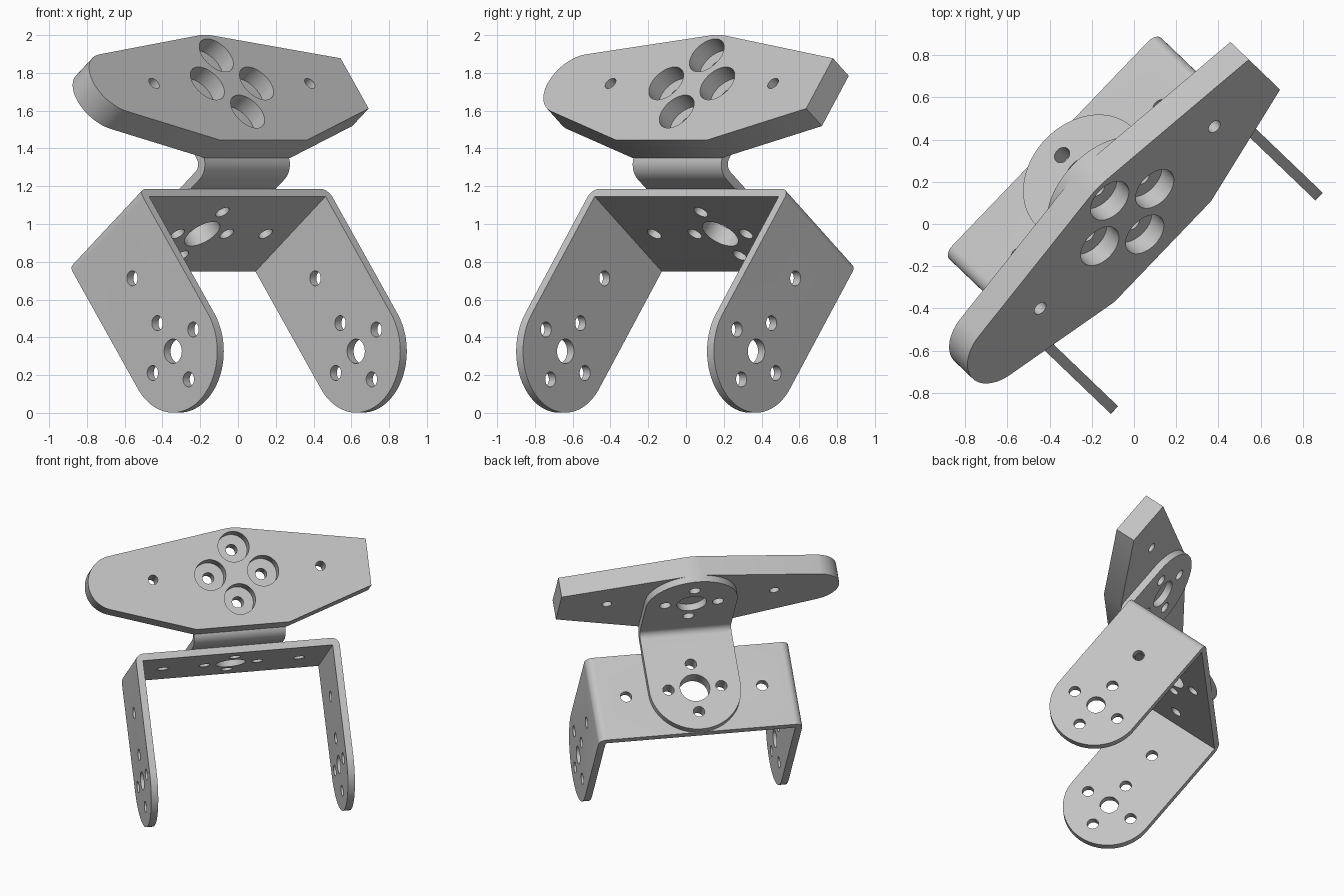
import bpy, bmesh, math
from mathutils import Matrix, Vector
from mathutils.geometry import convex_hull_2d

if "Cube" in bpy.data.objects:
    bpy.data.objects.remove(bpy.data.objects["Cube"])

# One bare metal colour
metal = bpy.data.materials.new("light grey metal")
metal.use_nodes = True
grey = (0.55, 0.55, 0.55, 1)
metal.diffuse_color = grey
metal.node_tree.nodes["Principled BSDF"].inputs["Base Color"].default_value = grey

# Pose of the whole assembly: turned about z and tipped backwards
turn, tip = math.radians(46.2), math.radians(37.7)
side = Vector((math.cos(turn), math.sin(turn), 0))
ahead = Vector((math.sin(turn), -math.cos(turn), 0))
up = Vector((0, 0, 1))
back = -(ahead * math.cos(tip) + up * math.sin(tip))
lift = up * math.cos(tip) - ahead * math.sin(tip)
POSE = Matrix((side, back, lift)).transposed().to_4x4()

SHEET = 0.05      # sheet metal thickness
RADIUS = 0.325    # rounded bracket ends
PITCH = 0.188     # screw circle
SCREW = 0.04
BORE = 0.105
MID_Y = -0.372    # centre of the U bracket's depth
BASE = 0.96       # top of the U bracket
FOOT_Z = 1.407    # centre of the foot plate
FOOT_FRONT, FOOT_BACK = -1.032, -0.88


def arc(a, b, r, start, end, steps=24):
    angles = [math.radians(start + (end - start) * i / steps) for i in range(steps + 1)]
    return [(a + r * math.cos(t), b + r * math.sin(t)) for t in angles]


def circle(a, b, r, steps=40):
    return arc(a, b, r, 0, 360, steps)[:-1]


def ring(a, b):
    """Four screw holes around a centre."""
    return [circle(a + da * PITCH, b + db * PITCH, SCREW)
            for da, db in ((1, 0), (-1, 0), (0, 1), (0, -1))]


def prism(name, outlines, axis, lo, hi):
    """Extrude flat outlines along a local axis."""
    bm = bmesh.new()
    for outline in outlines:
        rings = []
        for d in (lo, hi):
            pts = [{"X": (d, a, b), "Y": (a, d, b), "Z": (a, b, d)}[axis] for a, b in outline]
            rings.append([bm.verts.new(p) for p in pts])
        bottom, top = rings
        bm.faces.new(bottom)
        bm.faces.new(top)
        for i in range(len(bottom)):
            bm.faces.new((bottom[i - 1], bottom[i], top[i], top[i - 1]))
    bmesh.ops.recalc_face_normals(bm, faces=bm.faces[:])
    mesh = bpy.data.meshes.new(name)
    bm.to_mesh(mesh)
    bm.free()
    obj = bpy.data.objects.new(name, mesh)
    bpy.context.scene.collection.objects.link(obj)
    return obj


def carve(obj, operation, outlines, axis, lo, hi):
    cutter = prism("cutter", outlines, axis, lo, hi)
    mod = obj.modifiers.new("carve", "BOOLEAN")
    mod.operation, mod.solver, mod.object = operation, "EXACT", cutter
    bpy.context.view_layer.objects.active = obj
    bpy.ops.object.modifier_apply(modifier=mod.name)
    bpy.data.objects.remove(cutter)


def finish(obj):
    obj.data.transform(POSE)
    obj.data.materials.clear()
    obj.data.materials.append(metal)
    bpy.ops.object.select_all(action="DESELECT")
    obj.select_set(True)
    bpy.context.view_layer.objects.active = obj
    bpy.ops.object.shade_smooth_by_angle(angle=math.radians(25))


# U bracket: bent strip, rounded arm ends, screw holes
half, bend, arm_z = 0.725, 0.055, 0.125
inner = half - SHEET
profile = ([(-half, -0.5)]
           + arc(bend - half, BASE - bend, bend, 180, 90, 8)
           + arc(half - bend, BASE - bend, bend, 90, 0, 8)
           + [(half, -0.5), (inner, -0.5), (inner, BASE - SHEET),
              (-inner, BASE - SHEET), (-inner, -0.5)])
u_bracket = prism("u_bracket", [profile], "Y", -1.2, 0.5)
arm_shape = arc(MID_Y, arm_z, RADIUS, 180, 360, 48) + [(MID_Y + RADIUS, 1.5), (MID_Y - RADIUS, 1.5)]
carve(u_bracket, "INTERSECT", [arm_shape], "X", -1, 1)
arm_holes = [circle(MID_Y, arm_z, 0.065), circle(MID_Y, arm_z + 0.488, SCREW)] + ring(MID_Y, arm_z)
carve(u_bracket, "DIFFERENCE", arm_holes, "X", -1, 1)
base_holes = [circle(0, MID_Y, BORE)] + ring(0, MID_Y)
far_holes = [circle(s * 0.485, MID_Y, SCREW) for s in (-1, 1)]
carve(u_bracket, "DIFFERENCE", base_holes + far_holes, "Z", 0.85, 1.1)
finish(u_bracket)

# L bracket: bent strip with two rounded flanges
bend_y, bend_z = FOOT_BACK + 0.1, BASE + 0.1
profile = ([(0.5, BASE)] + arc(bend_y, bend_z, 0.1, 270, 180, 12)
           + [(FOOT_BACK, 2), (FOOT_BACK + SHEET, 2)]
           + arc(bend_y, bend_z, 0.1 - SHEET, 180, 270, 12) + [(0.5, BASE + SHEET)])
l_bracket = prism("l_bracket", [profile], "X", -0.6, 0.6)
lower_shape = arc(0, MID_Y, RADIUS, 0, 180, 48) + [(-RADIUS, -1.5), (RADIUS, -1.5)]
carve(l_bracket, "INTERSECT", [lower_shape], "Z", 0.5, 2.5)
upper_shape = arc(0, FOOT_Z, RADIUS, 0, 180, 48) + [(-RADIUS, 0.5), (RADIUS, 0.5)]
carve(l_bracket, "INTERSECT", [upper_shape], "Y", -1.5, 1)
carve(l_bracket, "DIFFERENCE", base_holes, "Z", 0.9, 1.1)
carve(l_bracket, "DIFFERENCE", [circle(0, FOOT_Z, BORE)] + ring(0, FOOT_Z), "Y", -0.95, -0.8)
finish(l_bracket)

# Foot plate: hull of a round heel, a round top, a flat bottom and a square toe
points = (circle(-0.86, FOOT_Z, 0.197, 64) + circle(0, FOOT_Z, RADIUS, 96)
          + [(s * 0.33, FOOT_Z - 0.38) for s in (-1, 1)]
          + [(0.938, FOOT_Z + s * 0.168) for s in (-1, 1)])
outline = [points[i] for i in convex_hull_2d([Vector(p) for p in points])]
foot_plate = prism("foot_plate", [outline], "Y", FOOT_FRONT, FOOT_BACK)
sockets = [circle(da * PITCH, FOOT_Z + db * PITCH, 0.11)
           for da, db in ((1, 0), (-1, 0), (0, 1), (0, -1))]
carve(foot_plate, "DIFFERENCE", sockets, "Y", -1.2, FOOT_FRONT + 0.1)
end_holes = [circle(s * 0.596, FOOT_Z, 0.034) for s in (-1, 1)]
carve(foot_plate, "DIFFERENCE", ring(0, FOOT_Z) + end_holes, "Y", -1.2, -0.7)
finish(foot_plate)
